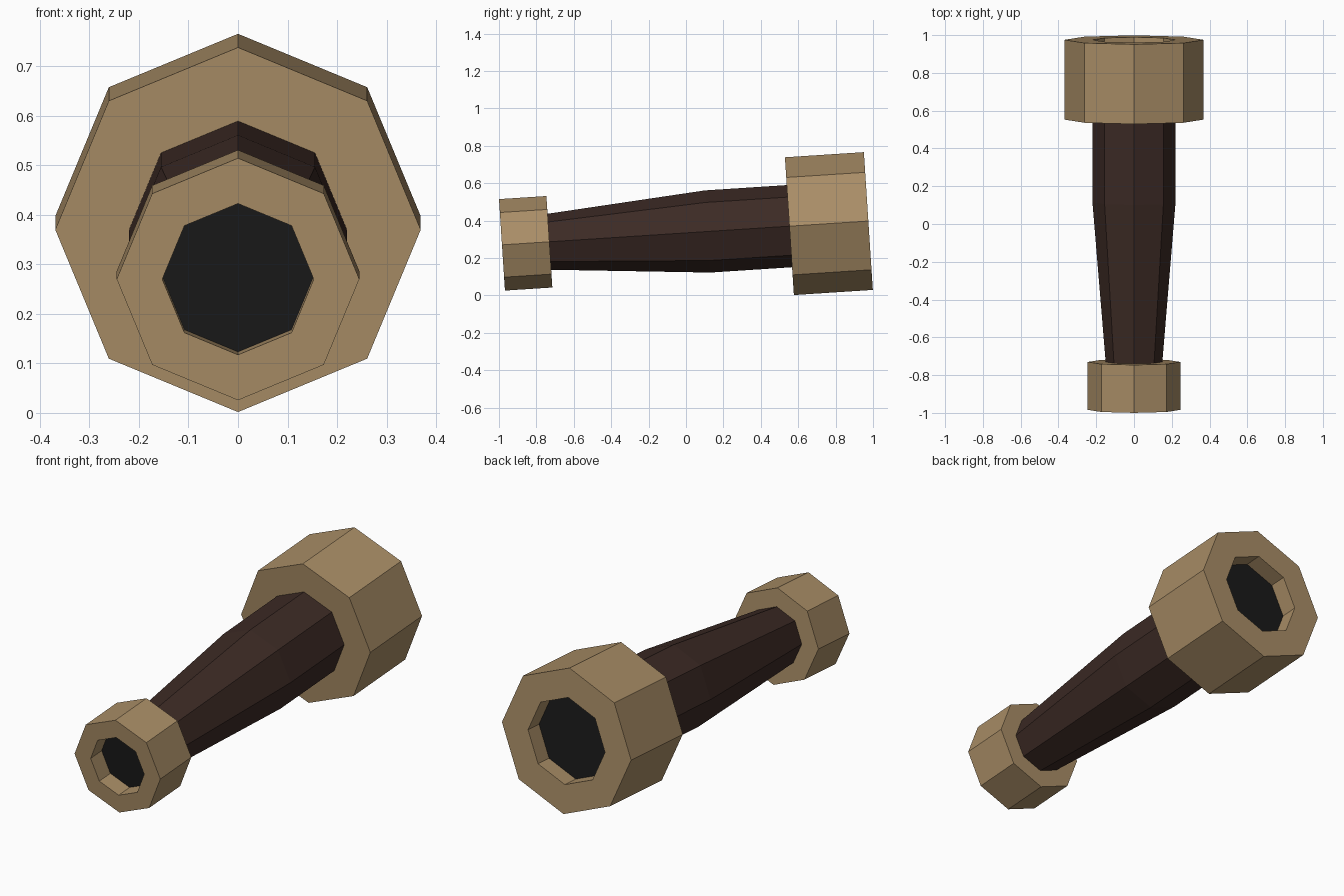
import bpy, bmesh
from math import sin, cos, pi, atan
from mathutils import Matrix

if "Cube" in bpy.data.objects:
    bpy.data.objects.remove(bpy.data.objects["Cube"])

SIDES = 8
TILT = Matrix.Translation((0, 0, 0.334)) @ Matrix.Rotation(atan(0.065), 4, 'X')


def material(name, rgb):
    m = bpy.data.materials.new(name)
    m.diffuse_color = (*rgb, 1)
    m.use_nodes = True
    m.node_tree.nodes["Principled BSDF"].inputs["Base Color"].default_value = m.diffuse_color
    return m


tan = material("tan_metal", (0.40, 0.27, 0.135))
brown = material("dark_leather", (0.045, 0.023, 0.018))
black = material("dark_glass", (0.01, 0.01, 0.01))


def lathe(name, profile, mat, cap=False):
    """Turn (distance along y, radius) points into a flat-faced octagonal part."""
    bm = bmesh.new()
    rings = [[bm.verts.new((r * sin(2 * pi * i / SIDES), t, r * cos(2 * pi * i / SIDES)))
              for i in range(SIDES)] for t, r in profile]
    for a, b in zip(rings, rings[1:]):
        for i in range(SIDES):
            j = (i + 1) % SIDES
            bm.faces.new((a[i], a[j], b[j], b[i]))
    if cap:
        bm.faces.new(rings[-1])
    bmesh.ops.recalc_face_normals(bm, faces=bm.faces)
    # an end glass is a single face: turn it to look outward
    if len(profile) == 1:
        for f in bm.faces:
            if f.normal.y * profile[0][0] < 0:
                f.normal_flip()
    mesh = bpy.data.meshes.new(name)
    bm.to_mesh(mesh)
    bm.free()
    mesh.materials.append(mat)
    ob = bpy.data.objects.new(name, mesh)
    ob.matrix_world = TILT
    bpy.context.collection.objects.link(ob)


# tapered barrel
lathe("barrel", [(-0.732, 0.15), (0.115, 0.22), (0.555, 0.22)], brown)

# collars with a recessed glass at each end: inner end, outer end, radius, bore, recess
for name, t0, t1, radius, bore, recess in (
        ("eyepiece", -0.732, -0.986, 0.245, 0.153, -0.896),
        ("objective", 0.554, 0.977, 0.369, 0.22, 0.887)):
    lathe(name + "_collar", [(t0, bore - 0.005), (t0, radius), (t1, radius),
                             (t1, bore), (recess, bore)], tan)
    lathe(name + "_glass", [(recess, bore)], black, cap=True)
